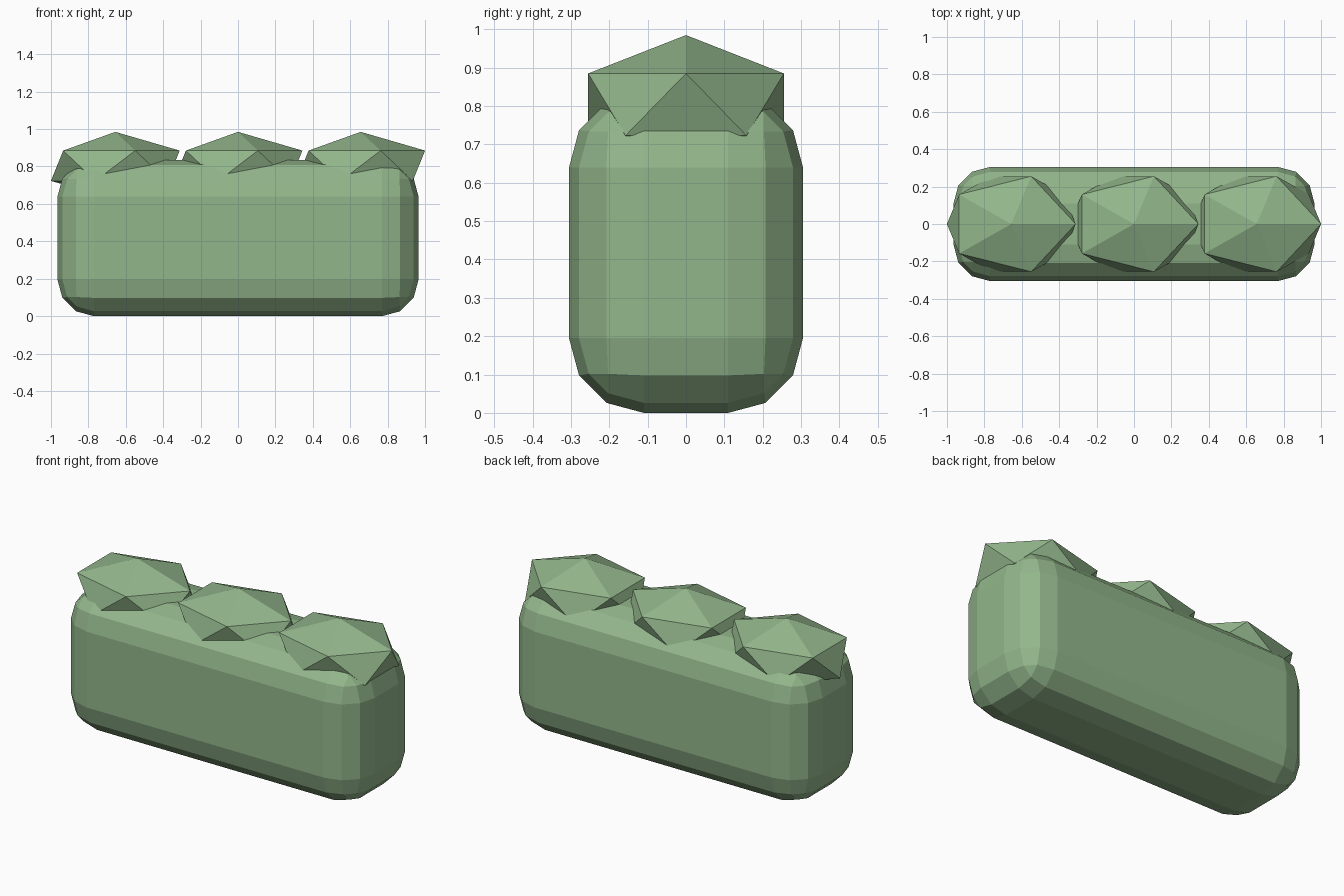
import bpy, bmesh
from mathutils import Matrix

if "Cube" in bpy.data.objects:
    bpy.data.objects.remove(bpy.data.objects["Cube"])

green = bpy.data.materials.new("leaf green")
green.diffuse_color = (0.29, 0.47, 0.26, 1)
green.use_nodes = True
green.node_tree.nodes["Principled BSDF"].inputs["Base Color"].default_value = green.diffuse_color


def make_object(name, bm):
    mesh = bpy.data.meshes.new(name)
    bm.to_mesh(mesh)
    bm.free()
    mesh.materials.append(green)
    obj = bpy.data.objects.new(name, mesh)
    bpy.context.collection.objects.link(obj)
    return obj


# Hedge body: long box with wide three-step bevels
H = 0.835
bm = bmesh.new()
bmesh.ops.create_cube(bm, size=1, matrix=Matrix.Translation((0, 0, H / 2))
                      @ Matrix.Diagonal((1.93, 0.61, H, 1)))
body = make_object("hedge_body", bm)
bevel = body.modifiers.new("rounded edges", 'BEVEL')
bevel.width = 0.195
bevel.segments = 3
bevel.limit_method = 'NONE'

# Three squashed leafy clumps along the top
for i in (-1, 0, 1):
    bm = bmesh.new()
    bmesh.ops.create_icosphere(bm, subdivisions=1, radius=1,
                               matrix=Matrix.Translation((i * 0.656, 0, 0.804))
                               @ Matrix.Diagonal((0.385, 0.3, 0.181, 1)))
    make_object(f"leaf_clump_{i + 2}", bm)
